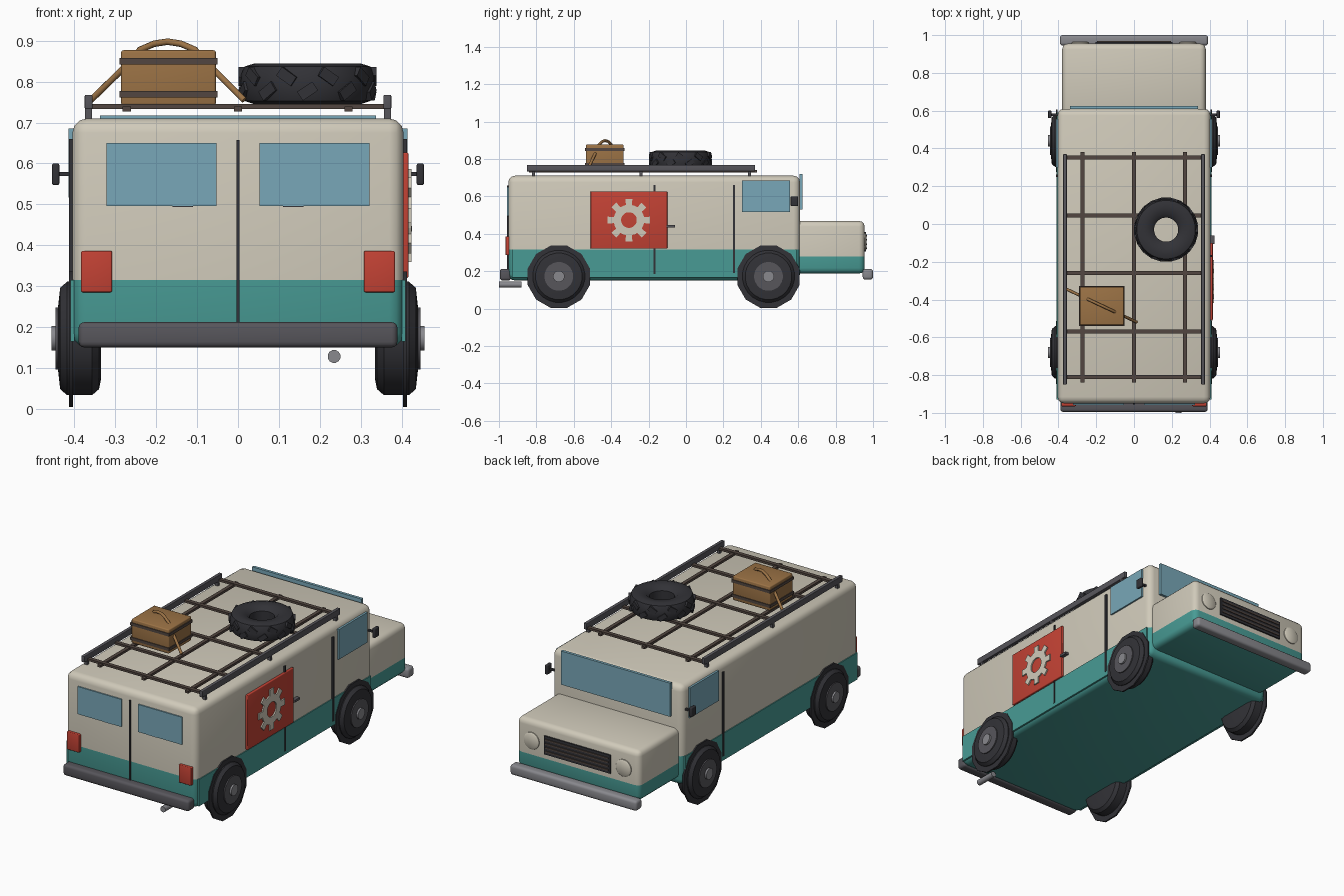
import bpy, bmesh, math
from mathutils import Vector, Matrix

if "Cube" in bpy.data.objects:
    bpy.data.objects.remove(bpy.data.objects["Cube"])

def mat(name, r, g, b):
    m = bpy.data.materials.new(name)
    m.diffuse_color = (r, g, b, 1)
    m.use_nodes = True
    m.node_tree.nodes["Principled BSDF"].inputs["Base Color"].default_value = m.diffuse_color
    return m

CREAM = mat("cream", 0.63, 0.59, 0.49)
TEAL = mat("teal", 0.065, 0.33, 0.30)
GLASS = mat("glass_blue", 0.19, 0.39, 0.48)
RED = mat("red", 0.55, 0.055, 0.035)
TAN = mat("case_tan", 0.33, 0.17, 0.06)
RUBBER = mat("rubber", 0.032, 0.032, 0.038)
DARK = mat("dark_grey", 0.095, 0.092, 0.105)
STEEL = mat("steel_grey", 0.25, 0.25, 0.27)
BAR = mat("brown_grey", 0.085, 0.062, 0.052)

def finish(name, bm, mats, smooth=True):
    bmesh.ops.recalc_face_normals(bm, faces=bm.faces)
    me = bpy.data.meshes.new(name)
    bm.to_mesh(me)
    bm.free()
    for m in mats:
        me.materials.append(m)
    ob = bpy.data.objects.new(name, me)
    bpy.context.collection.objects.link(ob)
    if smooth:
        bpy.context.view_layer.objects.active = ob
        ob.select_set(True)
        bpy.ops.object.shade_smooth_by_angle(angle=math.radians(35))
        ob.select_set(False)
    return ob

def box(name, x, y, z, m, bevel=0.0, split=None):
    """Box from (min, max) ranges; split = (height, material below it)."""
    bm = bmesh.new()
    bmesh.ops.create_cube(bm, size=1)
    for v in bm.verts:
        v.co = [r[0] + (c + 0.5) * (r[1] - r[0]) for c, r in zip(v.co, (x, y, z))]
    if bevel:
        bmesh.ops.bevel(bm, geom=bm.edges[:], offset=bevel, segments=3, profile=0.5, affect='EDGES')
    mats = [m]
    if split:
        mats.append(split[1])
        bmesh.ops.bisect_plane(bm, geom=bm.verts[:] + bm.edges[:] + bm.faces[:],
                               plane_co=(0, 0, split[0]), plane_no=(0, 0, 1))
        for f in bm.faces:
            f.material_index = int(f.calc_center_median().z < split[0])
    return finish(name, bm, mats, bool(bevel))

def lathe(name, profile, n, centre, axis, m, closed=False):
    """Revolve (radius, height) points about an axis through the centre."""
    bm = bmesh.new()
    rot = Vector((0, 0, 1)).rotation_difference(Vector(axis)).to_matrix()
    rings = []
    for r, h in profile:
        rings.append([bm.verts.new(rot @ Vector((r * math.cos(2 * math.pi * (i + .5) / n),
                      r * math.sin(2 * math.pi * (i + .5) / n), h)) + Vector(centre)) for i in range(n)])
    pairs = list(zip(rings, rings[1:]))
    if closed:
        pairs.append((rings[-1], rings[0]))
    else:
        bm.faces.new(rings[0])
        bm.faces.new(rings[-1])
    for a, b in pairs:
        for i in range(n):
            j = (i + 1) % n
            bm.faces.new((a[i], a[j], b[j], b[i]))
    return finish(name, bm, [m])

def disc(name, r, h, centre, axis, m, n=24):
    return lathe(name, [(r, 0), (r, h)], n, centre, axis, m)

# Body shell and bonnet, teal below and cream above
box("body", (-0.405, 0.405), (-0.95, 0.61), (0.15, 0.71), CREAM, 0.035, (0.315, TEAL))
box("bonnet", (-0.38, 0.38), (0.56, 0.955), (0.187, 0.468), CREAM, 0.03, (0.278, TEAL))
for s, n in ((1, "right"), (-1, "left")):
    box("sill_" + n, sorted((s * 0.40, s * 0.41)), (-0.93, 0.59), (0.165, 0.315), TEAL)

# Bumpers and exhaust
box("nose_bumper", (-0.392, 0.392), (0.945, 1.0), (0.155, 0.212), STEEL, 0.014)
box("tail_bumper", (-0.39, 0.39), (-0.995, -0.935), (0.15, 0.212), DARK, 0.014)
disc("exhaust", 0.016, 0.12, (0.235, -1.0, 0.128), (0, 1, 0), STEEL, 12)

# Windscreen, rear windows, tail lights, rear door seam
box("windscreen", (-0.338, 0.338), (0.608, 0.624), (0.53, 0.718), GLASS)
for s, n in ((1, "right"), (-1, "left")):
    box("rear_window_" + n, sorted((s * 0.052, s * 0.322)), (-0.957, -0.948), (0.496, 0.65), GLASS)
    box("tail_light_" + n, sorted((s * 0.308, s * 0.384)), (-0.965, -0.93), (0.285, 0.386), RED, 0.004)
    box("rear_handle_" + n, sorted((s * 0.16, s * 0.11)), (-0.954, -0.945), (0.493, 0.498), DARK)
box("rear_door_seam", (-0.004, 0.004), (-0.956, -0.945), (0.20, 0.658), RUBBER)

# Side windows, seams and mirrors
for s, n in ((1, "right"), (-1, "left")):
    box("cab_window_" + n, sorted((s * 0.40, s * 0.414)), (0.30, 0.555), (0.517, 0.685), GLASS)
    box("cab_seam_" + n, sorted((s * 0.40, s * 0.413)), (0.25, 0.262), (0.19, 0.66), RUBBER)
    box("mirror_arm_" + n, sorted((s * 0.40, s * 0.44)), (0.572, 0.584), (0.569, 0.579), RUBBER)
    box("mirror_" + n, sorted((s * 0.437, s * 0.455)), (0.56, 0.60), (0.547, 0.60), RUBBER, 0.005)
box("side_door_seam", (0.40, 0.413), (-0.174, -0.164), (0.185, 0.66), RUBBER)
box("side_door_handle", (0.40, 0.425), (-0.105, -0.06), (0.434, 0.447), DARK)

# Red side panel with a cog emblem
box("side_panel", (0.40, 0.417), (-0.51, -0.10), (0.32, 0.627), RED, 0.004)
bm = bmesh.new()
teeth = 8
outline = []
for k in range(teeth):
    for da, r in ((-0.5, 0.082), (-0.26, 0.082), (-0.2, 0.115), (0.2, 0.115), (0.26, 0.082)):
        outline.append(((k + da) * 2 * math.pi / teeth, r))
loops = []
for x, inner in ((0.415, 0), (0.424, 0), (0.424, 1), (0.415, 1)):
    loops.append([bm.verts.new((x, -0.305 + (0.042 if inner else r) * math.sin(a),
                                0.473 + (0.042 if inner else r) * math.cos(a))) for a, r in outline])
for i in range(4):
    a, b = loops[i], loops[(i + 1) % 4]
    for j in range(len(a)):
        k = (j + 1) % len(a)
        bm.faces.new((a[j], a[k], b[k], b[j]))
finish("cog_emblem", bm, [CREAM], False)

# Grille and headlights
box("grille", (-0.205, 0.205), (0.945, 0.963), (0.305, 0.408), RUBBER)
for i in range(4):
    z = 0.323 + i * 0.022
    box("grille_slat_%d" % i, (-0.195, 0.195), (0.96, 0.968), (z - 0.004, z + 0.004), BAR)
for s in (1, -1):
    lathe("headlight", [(0.047, 0), (0.047, 0.008), (0.038, 0.014)], 24,
          (s * 0.285, 0.952, 0.357), (0, 1, 0), CREAM)

# Wheels: arch plate, tyre, rim, hub
for s in (1, -1):
    for y in (-0.68, 0.441):
        ax = (s, 0, 0)
        disc("wheel_arch", 0.172, 0.009, (s * 0.404, y, 0.17), ax, RUBBER, 12)
        lathe("tyre", [(0.10, 0), (0.125, 0.005), (0.14, 0.022), (0.14, 0.083), (0.125, 0.10), (0.08, 0.105)],
              24, (s * 0.335, y, 0.172), ax, RUBBER)
        disc("rim", 0.077, 0.012, (s * 0.434, y, 0.172), ax, DARK)
        disc("hub", 0.031, 0.02, (s * 0.436, y, 0.172), ax, STEEL, 12)

# Roof rack
for s in (1, -1):
    box("rack_rail", sorted((s * 0.356, s * 0.375)), (-0.85, 0.37), (0.733, 0.768), DARK, 0.003)
    for y in (-0.815, -0.24, 0.34):
        box("rack_foot", sorted((s * 0.357, s * 0.374)), (y - 0.008, y + 0.008), (0.695, 0.735), DARK)
for y in (-0.81, -0.57, -0.26, 0.045, 0.352):
    box("rack_crossbar", (-0.37, 0.37), (y - 0.011, y + 0.011), (0.733, 0.745), BAR)
for x in (-0.272, 0, 0.27):
    box("rack_long_bar", (x - 0.01, x + 0.01), (-0.84, 0.38), (0.727, 0.74), BAR)

# Spare tyre with slanted tread blocks
sc = Vector((0.17, -0.03, 0.745))
lathe("spare_tyre", [(0.064, 0.025), (0.085, 0.006), (0.13, 0), (0.155, 0.008), (0.164, 0.03), (0.164, 0.07),
                     (0.155, 0.092), (0.13, 0.1), (0.085, 0.094), (0.064, 0.075)], 32, sc, (0, 0, 1), RUBBER, True)
bm = bmesh.new()
for k in range(20):
    m = (Matrix.Translation(sc + Vector((0, 0, 0.032 if k % 2 else 0.068)))
         @ Matrix.Rotation(k * math.pi / 10, 4, 'Z') @ Matrix.Translation((0.162, 0, 0))
         @ Matrix.Rotation(0.6 if k % 2 else -0.6, 4, 'X') @ Matrix.Diagonal((0.014, 0.045, 0.026, 1)))
    bmesh.ops.create_cube(bm, size=1, matrix=m)
finish("spare_tread", bm, [RUBBER], False)

# Luggage case with straps and rope
box("case", (-0.286, -0.054), (-0.535, -0.333), (0.742, 0.877), TAN, 0.006)
for z in (0.769, 0.85):
    box("case_strap", (-0.29, -0.05), (-0.539, -0.329), (z - 0.008, z + 0.008), BAR)
cu = bpy.data.curves.new("rope", 'CURVE')
cu.dimensions = '3D'
cu.bevel_depth = 0.008
cu.bevel_resolution = 2
cu.use_fill_caps = True
sp = cu.splines.new('POLY')
prof = [(-0.36, 0.755), (-0.285, 0.828), (-0.24, 0.878), (-0.205, 0.893), (-0.172, 0.898),
        (-0.14, 0.893), (-0.105, 0.878), (-0.055, 0.825), (0.015, 0.755)]
sp.points.add(len(prof) - 1)
for p, (x, z) in zip(sp.points, prof):
    p.co = (x, -0.432 - (x + 0.172) * 0.47, z, 1)
cu.materials.append(TAN)
bpy.context.collection.objects.link(bpy.data.objects.new("rope", cu))
